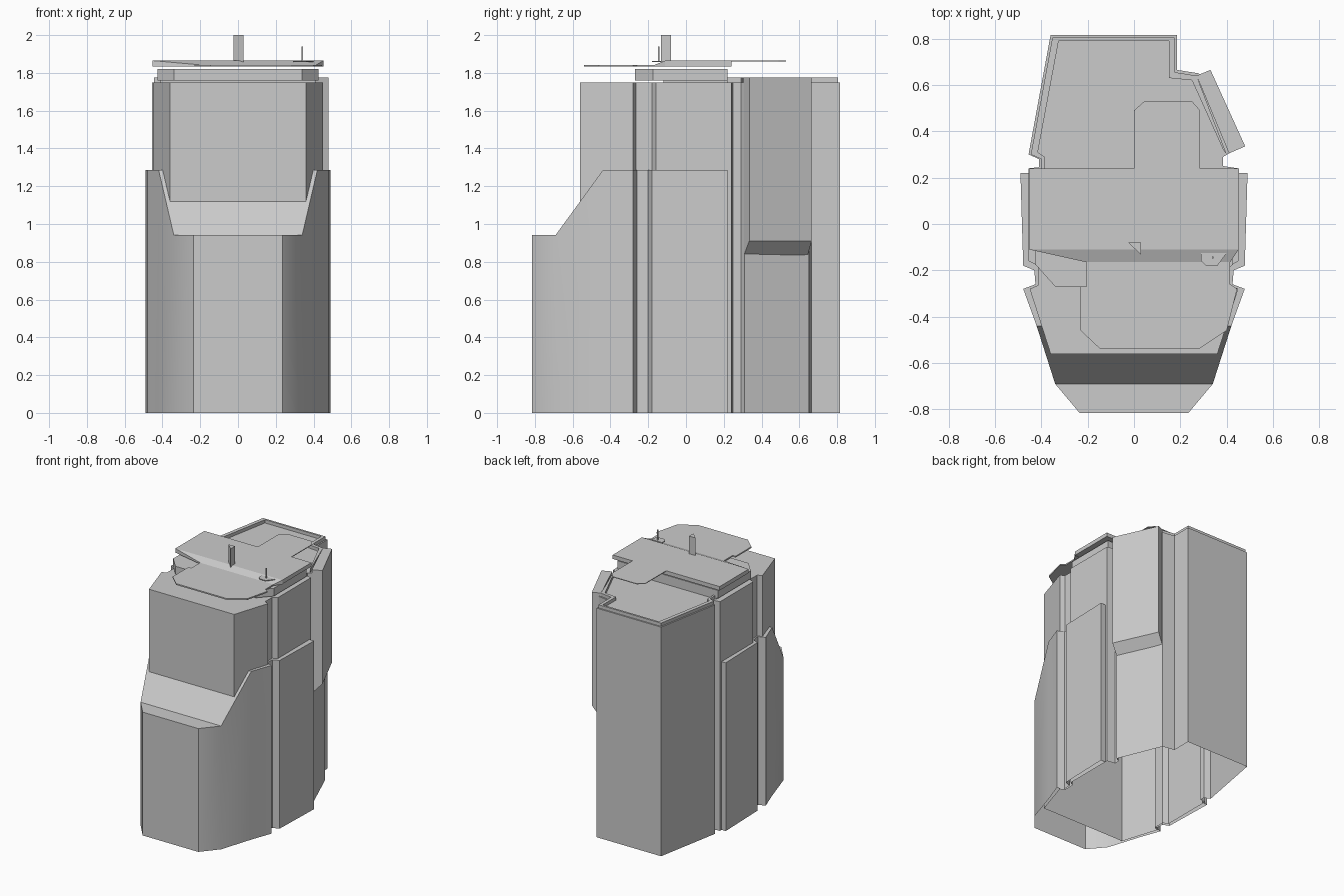
import bpy
import math

if "Cube" in bpy.data.objects:
    bpy.data.objects.remove(bpy.data.objects["Cube"])


def make(name, verts, faces):
    me = bpy.data.meshes.new(name)
    me.from_pydata(verts, [], faces)
    me.update()
    ob = bpy.data.objects.new(name, me)
    bpy.context.collection.objects.link(ob)
    bpy.ops.object.select_all(action='DESELECT')
    ob.select_set(True)
    bpy.context.view_layer.objects.active = ob
    bpy.ops.object.shade_smooth_by_angle(angle=math.radians(30))
    return ob


def prism(name, pts, z0, z1, bottom=True):
    """Extrude a plan outline; z0 and z1 may be one height or one per point."""
    n = len(pts)
    area = sum(pts[i - 1][0] * pts[i][1] - pts[i][0] * pts[i - 1][1] for i in range(n))
    lo = z0 if isinstance(z0, list) else [z0] * n
    hi = z1 if isinstance(z1, list) else [z1] * n
    verts = [(x, y, z) for (x, y), z in zip(pts, lo)] + [(x, y, z) for (x, y), z in zip(pts, hi)]
    faces = [[i, (i + 1) % n, (i + 1) % n + n, i + n] for i in range(n)]
    faces.append(list(range(n, 2 * n)))
    if bottom:
        faces.append(list(range(n - 1, -1, -1)))
    if area < 0:
        faces = [f[::-1] for f in faces]
    return make(name, verts, faces)


def mirrored(half):
    return half + [(-x, y) for x, y in reversed(half)]


# Tower shaft, open underneath, with side grooves and a stepped rear corner
tower = [(-.36, -.56), (.36, -.56), (.45, -.28), (.415, -.265), (.415, -.18), (.45, -.16),
         (.45, .24), (.385, .25), (.385, .29), (.42, .31), (.28, .65), (.185, .665),
         (.185, .815), (-.36, .815), (-.455, .30), (-.41, .28), (-.41, .245), (-.455, .24),
         (-.455, -.16), (-.415, -.18), (-.415, -.265), (-.45, -.28)]
prism("tower", tower, 0, 1.75, bottom=False)

# Lower cladding with a sloping front shoulder, wrapped round the shaft
half = [(.235, -.815), (.34, -.69), (.42, -.44), (.478, -.28), (.425, -.26),
        (.43, -.20), (.478, -.18), (.49, .22), (.45, .22)]
top = [.942, .942] + [1.285] * 7
n = len(half)
verts = []
for s in (1, -1):
    verts += [(s * x, y, 0) for x, y in half] + [(s * x, y, z) for (x, y), z in zip(half, top)]
m = 2 * n
faces = [[0, n, m + n, m]]
for i in range(n - 1):
    faces.append([i, i + 1, n + i + 1, n + i])
    faces.append([m + i + 1, m + i, m + n + i, m + n + i + 1])
    if i < n - 2:
        faces.append([n + i, n + i + 1, m + n + i + 1, m + n + i])
make("lower_cladding", verts, faces)

# Hanging bay on the rear right, with a sloping underside
prism("hanging_bay", [(.27, .64), (.33, .665), (.48, .335), (.41, .305)],
      [.82, .91, .91, .83], 1.775)

# Rim round the rear roof
outer = [(.40, .30), (.27, .64), (.175, .655), (.175, .805), (-.352, .805),
         (-.445, .30), (-.40, .28), (-.40, .22)]
inner = [(.385, .32), (.25, .62), (.15, .63), (.15, .79), (-.325, .79),
         (-.415, .31), (-.385, .29), (-.385, .22)]
prism("rear_roof_rim", outer + inner[::-1], 1.75, 1.775)

# Roof storey: recessed base and chamfered slab
prism("roof_storey_base", mirrored([(.41, -.12), (.41, .22)]), 1.745, 1.76)
prism("roof_storey", mirrored([(.34, -.27), (.425, -.175), (.425, .22)]), 1.76, 1.82)

# Roof deck: raised main part, ramp, lower front part and thin rear part
prism("deck_main", mirrored([(.452, -.11), (.452, .24)]), 1.835, 1.865)
prism("deck_ramp", [(-.205, -.165), (.415, -.165), (.452, -.11), (-.452, -.11)],
      1.833, [1.843, 1.843, 1.865, 1.865])
prism("deck_front", [(-.205, -.165), (-.205, -.27), (-.23, -.27), (-.23, -.46), (-.145, -.54),
                     (.28, -.54), (.40, -.46), (.445, -.28), (.415, -.26), (.415, -.165)],
      1.833, 1.843)
prism("deck_rear", [(0, .24), (0, .49), (.045, .53), (.25, .53), (.285, .49), (.285, .24)],
      1.86, 1.865)

# Mast, antenna and its small stand
prism("mast", [(-.025, -.08), (.03, -.08), (.03, -.132)], 1.85, 2.0)
prism("antenna_stand", [(.29, -.125), (.29, -.16), (.31, -.18), (.36, -.18), (.40, -.125)],
      1.858, 1.864)
prism("antenna", [(.336, -.149), (.344, -.149), (.344, -.141), (.336, -.141)], 1.86, 1.94)
